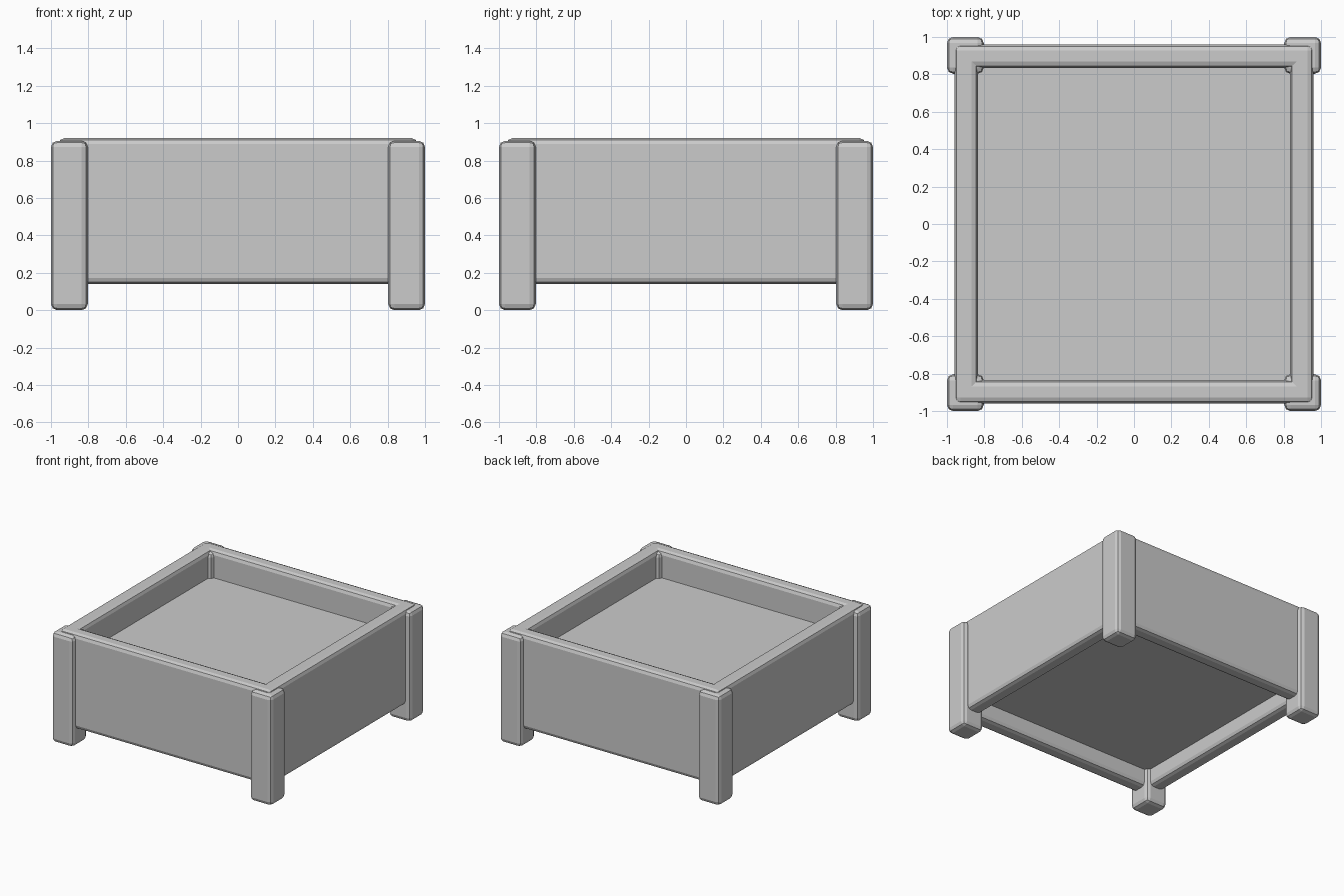
import bpy

if "Cube" in bpy.data.objects:
    bpy.data.objects.remove(bpy.data.objects["Cube"])


def box(name, lo, hi, bevel=0.0):
    """Box between two corners, with optional rounded edges."""
    centre = [(a + b) / 2 for a, b in zip(lo, hi)]
    bpy.ops.mesh.primitive_cube_add(size=1, location=centre)
    ob = bpy.context.object
    ob.name = name
    ob.scale = [b - a for a, b in zip(lo, hi)]
    bpy.ops.object.transform_apply(location=False, rotation=False, scale=True)
    if bevel:
        mod = ob.modifiers.new("rounded_edges", 'BEVEL')
        mod.width = bevel
        mod.segments = 2
    return ob


OUT, INN = 0.96, 0.835      # outer and inner faces of the side boards
BOTTOM, TOP = 0.14, 0.92    # board heights

# Four corner posts
for sx, side in ((-1, "left"), (1, "right")):
    for sy, end in ((-1, "front"), (1, "back")):
        xs = sorted((sx * 0.803, sx * 1.0))
        ys = sorted((sy * 0.803, sy * 1.0))
        box(f"{end}_{side}_post", (xs[0], ys[0], 0), (xs[1], ys[1], 0.905), 0.033)

# Four boards overlapping at the corners
for s, end, side in ((-1, "front", "left"), (1, "back", "right")):
    a, b = sorted((s * INN, s * OUT))
    box(f"{end}_board", (-OUT, a, BOTTOM), (OUT, b, TOP), 0.033)
    box(f"{side}_board", (a, -OUT, BOTTOM), (b, OUT, TOP), 0.033)

# Soil fill with a flat top and underside
box("soil", (-0.85, -0.85, 0.28), (0.85, 0.85, 0.70))
